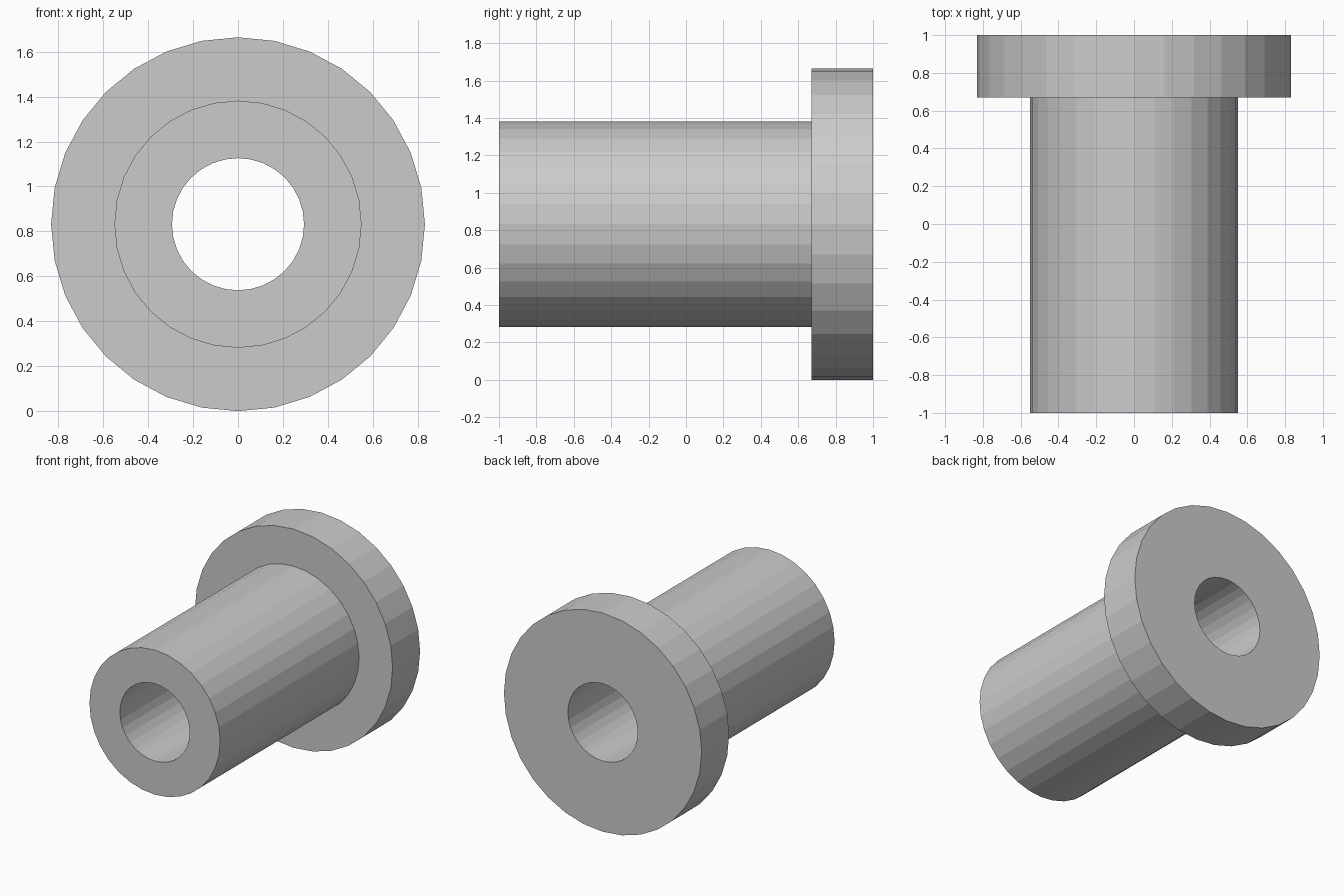
import bpy, bmesh
from math import sin, cos, pi

if "Cube" in bpy.data.objects:
    bpy.data.objects.remove(bpy.data.objects["Cube"])

SIDES = 32
CENTRE_Z = 0.832

# closed cross-section of the flanged bushing: (radius, y)
PROFILE = [
    (0.294, -1.0), (0.55, -1.0),     # sleeve end face
    (0.55, 0.67), (0.832, 0.67),     # shoulder under the flange
    (0.832, 1.0), (0.294, 1.0),      # flange rim and back face
]


def revolve_about_y(name, profile, sides, z):
    bm = bmesh.new()
    rings = [[bm.verts.new((r * sin(2 * pi * i / sides), y,
                            z + r * cos(2 * pi * i / sides)))
              for i in range(sides)] for r, y in profile]
    # the last ring joins the first one, closing the bore
    for a, b in zip(rings, rings[1:] + rings[:1]):
        for i in range(sides):
            j = (i + 1) % sides
            bm.faces.new((a[i], a[j], b[j], b[i]))
    bmesh.ops.recalc_face_normals(bm, faces=bm.faces)
    mesh = bpy.data.meshes.new(name)
    bm.to_mesh(mesh)
    bm.free()
    obj = bpy.data.objects.new(name, mesh)
    bpy.context.collection.objects.link(obj)
    return obj


# sleeve, flange and through bore in one solid
revolve_about_y("flanged_bushing", PROFILE, SIDES, CENTRE_Z)
